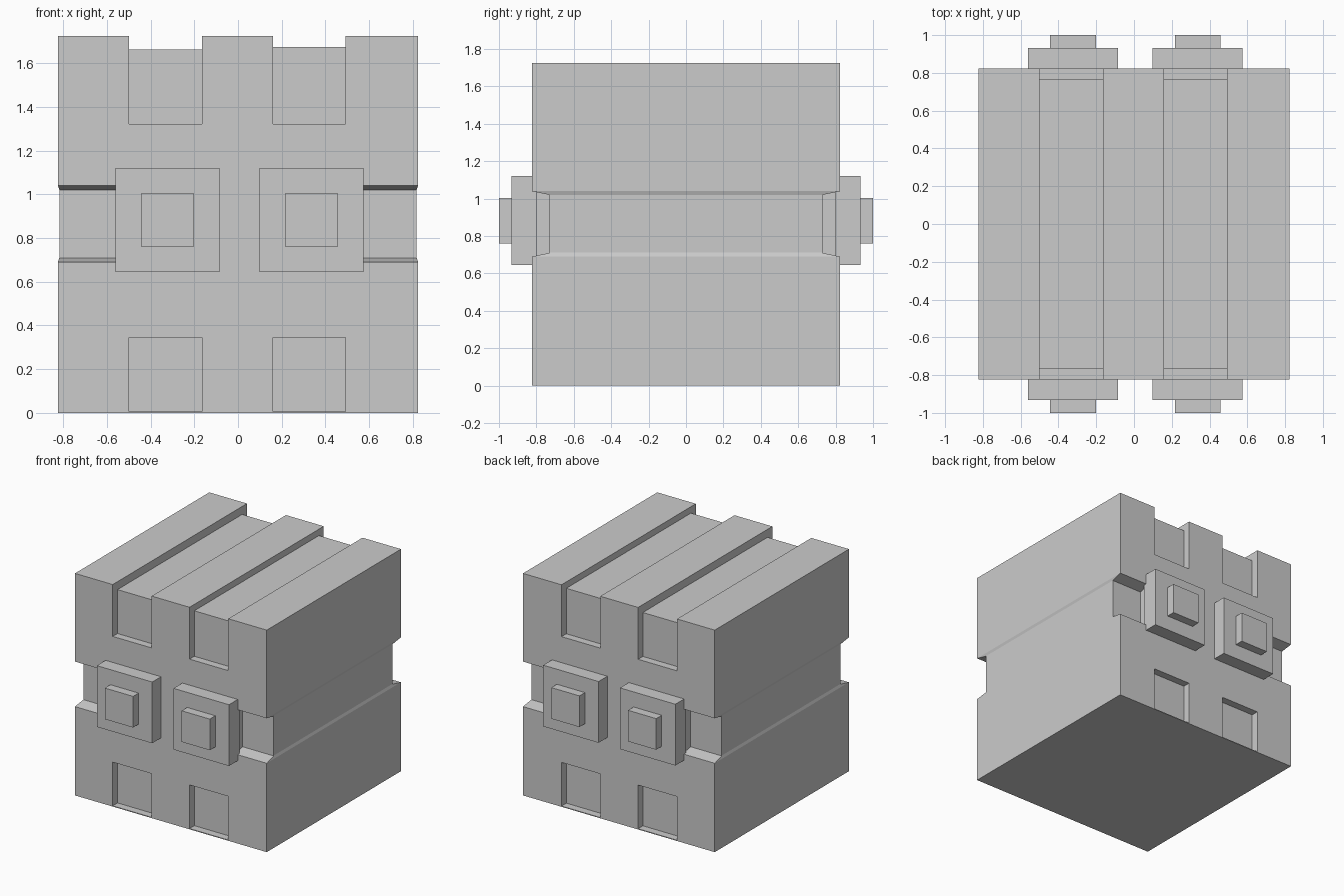
import bpy, bmesh
from mathutils import Vector

if "Cube" in bpy.data.objects:
    bpy.data.objects.remove(bpy.data.objects["Cube"])


def mesh_object(name, verts, faces):
    me = bpy.data.meshes.new(name)
    bm = bmesh.new()
    vs = [bm.verts.new(v) for v in verts]
    for f in faces:
        bm.faces.new([vs[i] for i in f])
    bmesh.ops.recalc_face_normals(bm, faces=bm.faces)
    bm.to_mesh(me)
    bm.free()
    ob = bpy.data.objects.new(name, me)
    bpy.context.collection.objects.link(ob)
    return ob


def prism(name, start, end):
    # closed solid between two matching outlines
    n = len(start)
    sides = [(i, (i + 1) % n, (i + 1) % n + n, i + n) for i in range(n)]
    return mesh_object(name, [Vector(p) for p in start + end],
                       sides + [tuple(range(n)), tuple(range(n, 2 * n))])


def box(name, x0, x1, y0, y1, z0, z1):
    y0, y1 = sorted((y0, y1))
    ring = lambda z: [(x0, y0, z), (x1, y0, z), (x1, y1, z), (x0, y1, z)]
    return prism(name, ring(z0), ring(z1))


def cut(target, cutter):
    mod = target.modifiers.new("cut", 'BOOLEAN')
    mod.operation = 'DIFFERENCE'
    mod.solver = 'EXACT'
    mod.object = cutter
    bpy.context.view_layer.objects.active = target
    bpy.ops.object.modifier_apply(modifier=mod.name)
    bpy.data.objects.remove(cutter)


HX, HY, H = 0.824, 0.824, 1.725
body = box("crate_body", -HX, HX, -HY, HY, 0, H)

# top channels, with recesses below them at both ends and near the base
for x0, x1, floor in ((-0.50, -0.165, 1.663), (0.16, 0.493, 1.675)):
    cut(body, box("channel_cutter", x0, x1, -1, 1, floor, 2))
    for s in (-1, 1):
        cut(body, box("upper_recess_cutter", x0, x1, s * 0.765, s * 1.1, 1.322, 2))
        cut(body, box("lower_recess_cutter", x0, x1, s * 0.765, s * 1.1, 0.006, 0.345))

# waist band: deep bevelled notches at the corners, shallow along the sides
for sx in (-1, 1):
    side = [(sx * 0.817, 0.712), (sx * 0.831, 0.67), (sx * 0.831, 1.06), (sx * 0.817, 1.02)]
    cut(body, prism("side_band_cutter", [(x, -1, z) for x, z in side],
                    [(x, 1, z) for x, z in side]))
    for sy in (-1, 1):
        prof = [(sy * 0.73, 0.71), (sy * 0.92, 0.67), (sy * 0.92, 1.06), (sy * 0.73, 1.02)]
        cut(body, prism("corner_notch_cutter", [(sx * 0.55, y, z) for y, z in prof],
                        [(sx * 1.0, y, z) for y, z in prof]))

# stepped square plates on both ends
for side, s in (("front", -1), ("back", 1)):
    for label, cx in (("left", -0.323), ("right", 0.337)):
        for part, r, y0, y1 in (("plate", 0.238, 0.80, 0.932), ("knob", 0.121, 0.92, 1.0)):
            box(f"{side}_{label}_{part}", cx - r, cx + r, s * y0, s * y1, 0.882 - r, 0.882 + r)
